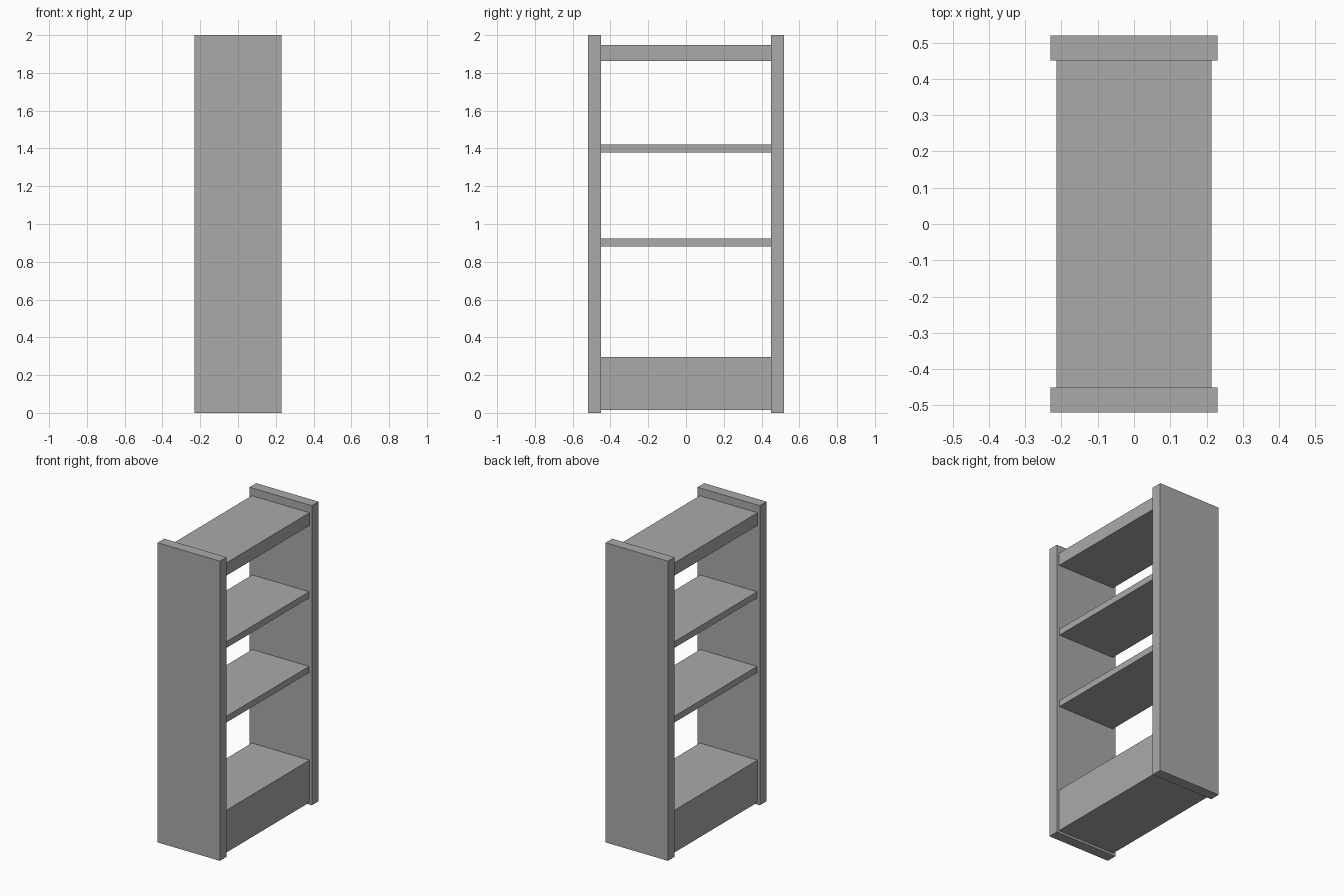
import bpy

cube = bpy.data.objects.get("Cube")
if cube:
    bpy.data.objects.remove(cube, do_unlink=True)

GREY = (0.4, 0.4, 0.4, 1)
grey = bpy.data.materials.new("plain_grey")
grey.use_nodes = True
grey.diffuse_color = GREY
grey.node_tree.nodes["Principled BSDF"].inputs["Base Color"].default_value = GREY


def board(name, half_x, y0, y1, z0, z1):
    """Rectangular board centred on x, between the given y and z limits."""
    bpy.ops.mesh.primitive_cube_add(size=1, location=(0, (y0 + y1) / 2, (z0 + z1) / 2))
    obj = bpy.context.object
    obj.name = name
    obj.scale = (2 * half_x, y1 - y0, z1 - z0)
    bpy.ops.object.transform_apply(location=False, rotation=False, scale=True)
    obj.data.materials.append(grey)
    return obj


INNER, OUTER = 0.45, 0.52

# Upright end panels
board("front_panel", 0.23, -OUTER, -INNER, 0, 2)
board("back_panel", 0.23, INNER, OUTER, 0, 2)

# Plinth, shelves and top board spanning between the panels
for name, half_x, z0, z1 in [
    ("plinth", 0.213, 0.015, 0.297),
    ("lower_shelf", 0.21, 0.88, 0.922),
    ("upper_shelf", 0.21, 1.378, 1.42),
    ("top_board", 0.213, 1.863, 1.948),
]:
    board(name, half_x, -INNER, INNER, z0, z1)
